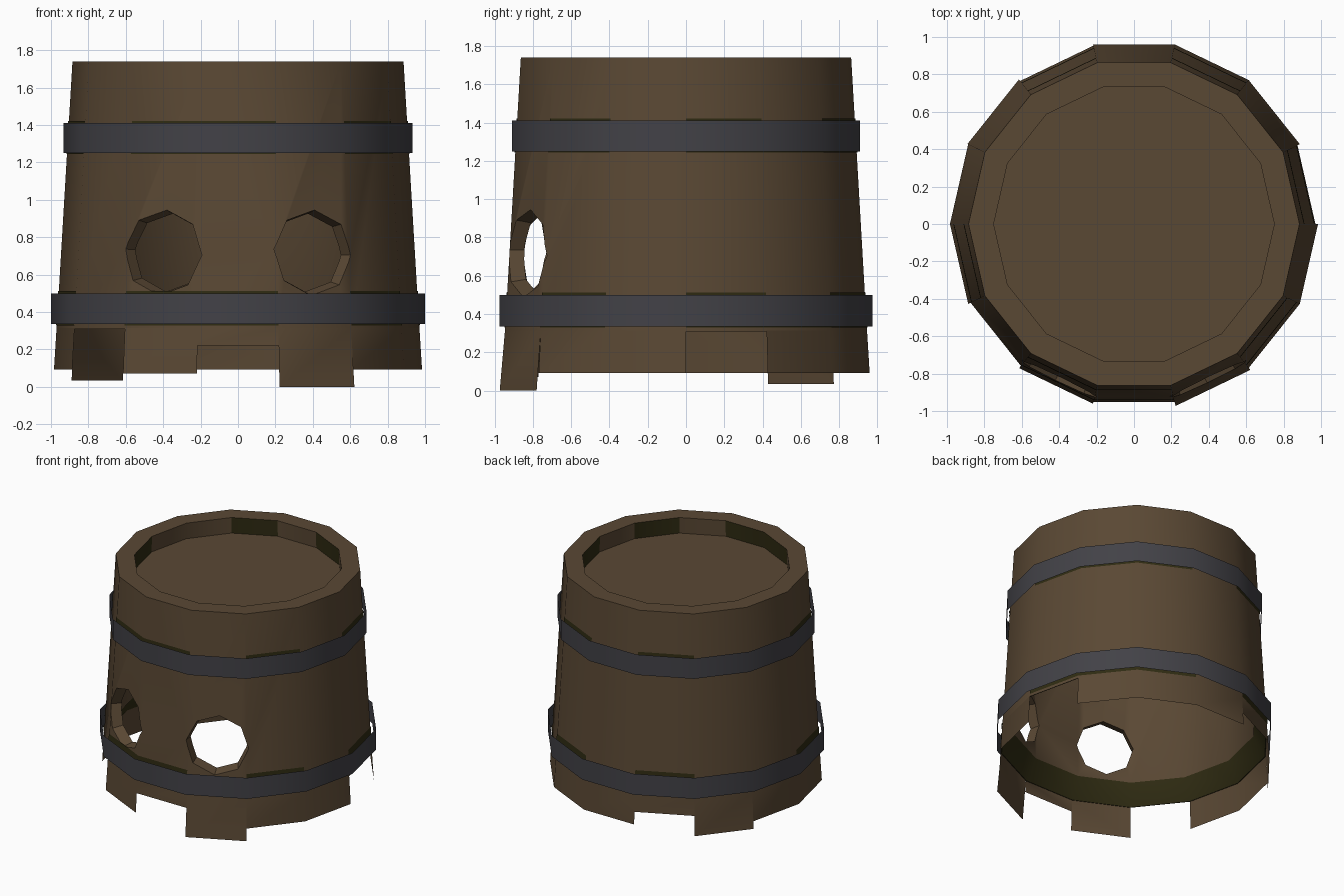
import bpy, bmesh, math
from mathutils import Matrix, Vector

if "Cube" in bpy.data.objects:
    bpy.data.objects.remove(bpy.data.objects["Cube"])

N = 14
STEP = 2 * math.pi / N


def mat(name, c):
    m = bpy.data.materials.new(name)
    m.diffuse_color = (*c, 1)
    m.use_nodes = True
    m.node_tree.nodes["Principled BSDF"].inputs["Base Color"].default_value = m.diffuse_color
    return m


WOOD = mat("brown wood", (0.102, 0.065, 0.034))
IRON = mat("dark iron", (0.055, 0.054, 0.063))
GAP = mat("dark olive gap", (0.028, 0.024, 0.006))


def pt(r, k, z):
    return Vector((r * math.cos(k * STEP), r * math.sin(k * STEP), z))


def finish(bm, name, mats):
    me = bpy.data.meshes.new(name)
    bm.to_mesh(me)
    bm.free()
    for m in mats:
        me.materials.append(m)
    ob = bpy.data.objects.new(name, me)
    bpy.context.collection.objects.link(ob)
    return ob


def smooth(ob):
    bpy.ops.object.select_all(action='DESELECT')
    ob.select_set(True)
    bpy.context.view_layer.objects.active = ob
    bpy.ops.object.shade_smooth_by_angle(angle=math.radians(32))


# barrel: profile from the recessed lid, over the rim, down and back up inside
profile = [(0.755, 1.615), (0.75, 1.74), (0.885, 1.74), (0.97, 0.31),
           (0.965, 0.31), (0.88, 0.465), (0.815, 1.6)]
dark_staves = (0, 2, 4, 7, 9, 10, 12)
bm = bmesh.new()
rings = [[bm.verts.new(pt(r, k, z)) for k in range(N)] for r, z in profile]
for i in range(len(rings) - 1):
    for k in range(N):
        n = (k + 1) % N
        f = bm.faces.new((rings[i][k], rings[i + 1][k],
                          rings[i + 1][n], rings[i][n]))
        if i in (3, 4) or (i == 0 and k in dark_staves):
            f.material_index = 1
bm.faces.new(rings[0])
bm.faces.new(list(reversed(rings[-1])))
bmesh.ops.recalc_face_normals(bm, faces=bm.faces)
barrel = finish(bm, "barrel", [WOOD, GAP])

# two eight-sided tapered eye holes through the front staves
for k, side in ((9.5, "left"), (11.5, "right")):
    a = k * STEP
    d = Vector((math.cos(a), math.sin(a), 0))
    x, y = Vector((0, 0, 1)), d.cross(Vector((0, 0, 1)))
    bm = bmesh.new()
    rot = Matrix((x, -y, d)).transposed().to_4x4()
    bmesh.ops.create_cone(bm, cap_ends=True, segments=8, radius1=0.185,
                          radius2=0.262, depth=0.3,
                          matrix=Matrix.Translation(d * 0.9 + Vector((0, 0, 0.72))) @ rot
                          @ Matrix.Rotation(math.radians(4), 4, 'Z'))
    bmesh.ops.recalc_face_normals(bm, faces=bm.faces)
    cutter = finish(bm, side + "_eye_cutter", [WOOD])
    cutter.hide_render = True
    mod = barrel.modifiers.new("eye", 'BOOLEAN')
    mod.object = cutter
    mod.operation = 'DIFFERENCE'
    mod.solver = 'EXACT'
    bpy.context.view_layer.objects.active = barrel
    bpy.ops.object.modifier_apply(modifier=mod.name)
    bpy.data.objects.remove(cutter)
smooth(barrel)

# uneven stave ends hanging below the barrel
ends = {0: None, 8: None, 4: 0.19, 5: 0.035, 9: 0.07, 10: 0.22, 11: 0.0}
bm = bmesh.new()
for k in range(N):
    z = ends.get(k, 0.093)
    if z is None:
        continue
    r = 0.998 if z == 0 else 0.99 - 0.065 * z
    bm.faces.new([bm.verts.new(p) for p in (
        pt(r, k, z), pt(r, k + 1, z), pt(0.97, k + 1, 0.315), pt(0.97, k, 0.315))])
bmesh.ops.remove_doubles(bm, verts=bm.verts, dist=0.0005)
smooth(finish(bm, "stave_ends", [WOOD]))


# band of flat faces between two rings, on the chosen sectors
def sheet(name, r0, z0, r1, z1, sectors, m):
    bm = bmesh.new()
    for k in sectors:
        bm.faces.new([bm.verts.new(p) for p in (
            pt(r0, k, z0), pt(r0, k + 1, z0), pt(r1, k + 1, z1), pt(r1, k, z1))])
    bmesh.ops.remove_doubles(bm, verts=bm.verts, dist=0.0005)
    smooth(finish(bm, name, [m]))


def wood_radius(z):
    return 0.97 - 0.085 * (z - 0.31) / 1.43


# iron hoops standing off the wood, with dark gaps on the wood behind them
for name, r, z0, z1 in (("lower_hoop", 1.0, 0.335, 0.5),
                        ("upper_hoop", 0.932, 1.25, 1.41)):
    sheet(name, r, z0, r, z1, range(N), IRON)
    lo, hi = z1 - 0.05, z1 + 0.012
    sheet(name + "_gap", wood_radius(lo) + 0.004, lo,
          wood_radius(hi) + 0.004, hi, dark_staves, GAP)
    sheet(name + "_lower_gap", wood_radius(z0) + 0.004, z0 - 0.006,
          wood_radius(z0) + 0.004, z0 + 0.04, dark_staves + (1,), GAP)
